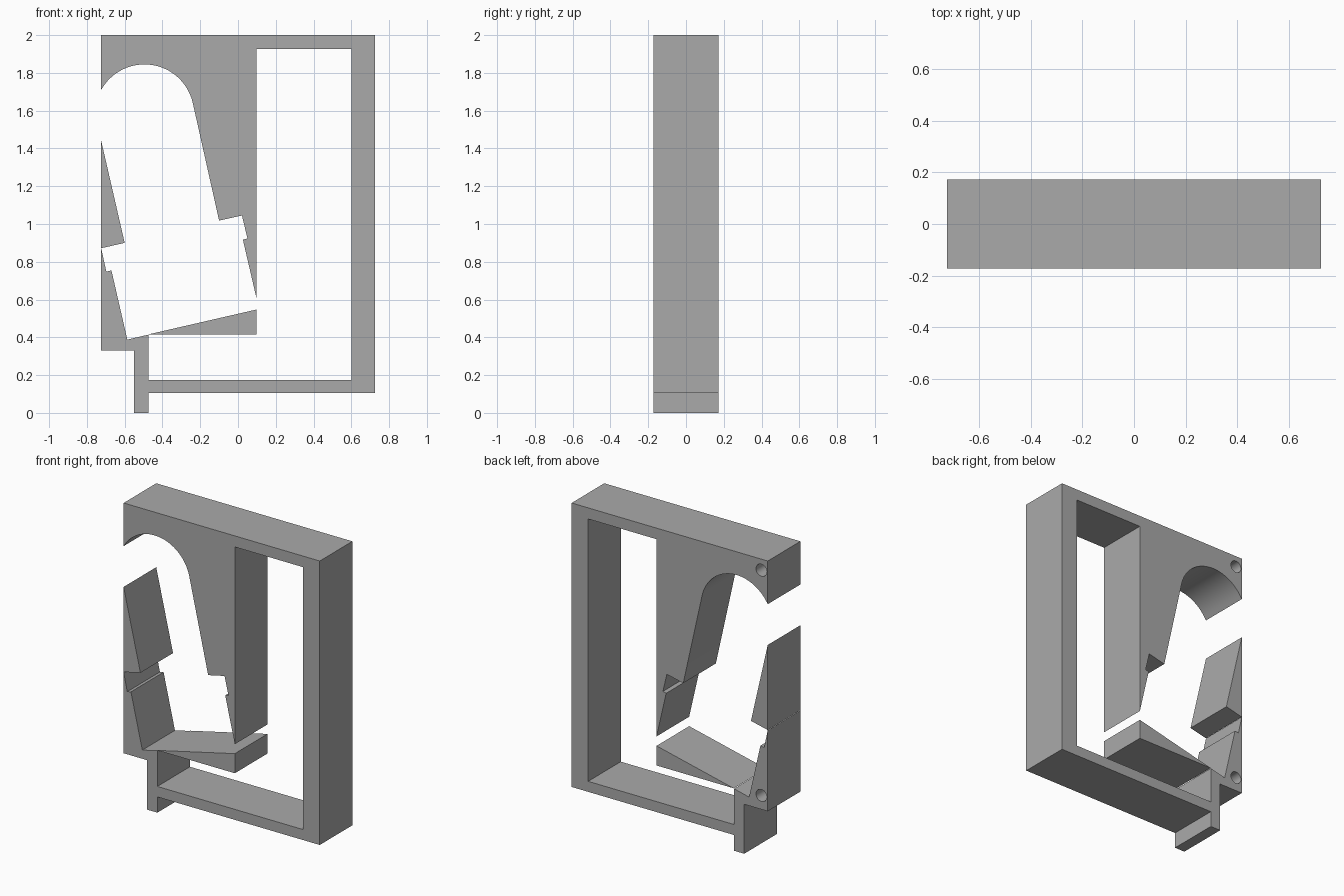
import bpy
import bmesh
from math import cos, sin, radians
from mathutils import Matrix

if "Cube" in bpy.data.objects:
    bpy.data.objects.remove(bpy.data.objects["Cube"])

HALF_W, HALF_D = 0.724, 0.172

grey = bpy.data.materials.new("plain grey")
grey.use_nodes = True
grey.diffuse_color = (0.4, 0.4, 0.4, 1)
grey.node_tree.nodes["Principled BSDF"].inputs["Base Color"].default_value = (0.4, 0.4, 0.4, 1)


def add_object(name, bm):
    bmesh.ops.recalc_face_normals(bm, faces=bm.faces)
    mesh = bpy.data.meshes.new(name)
    bm.to_mesh(mesh)
    bm.free()
    mesh.materials.append(grey)
    obj = bpy.data.objects.new(name, mesh)
    bpy.context.collection.objects.link(obj)
    return obj


def prism(name, profile):
    """Extrude an x-z outline through the full depth."""
    bm = bmesh.new()
    face = bm.faces.new([bm.verts.new((x, -HALF_D, z)) for x, z in profile])
    result = bmesh.ops.extrude_face_region(bm, geom=[face])
    verts = [v for v in result["geom"] if isinstance(v, bmesh.types.BMVert)]
    bmesh.ops.translate(bm, verts=verts, vec=(0, 2 * HALF_D, 0))
    return add_object(name, bm)


# Round top of the slanted cut-out, from the slanted side to the outer edge
STEPS = 32
angles = [radians(13 + (150.6 - 13) * i / STEPS) for i in range(STEPS + 1)]
arch = [(-0.495 + 0.262 * cos(a), 1.583 + 0.262 * sin(a)) for a in angles]
arch[-1] = (-HALF_W, 1.712)

# Frame: outer edge, foot, lower pocket, window, then the slanted cut-out
outer = [(-HALF_W, 2), (HALF_W, 2), (HALF_W, 0.105), (-0.475, 0.105),
         (-0.475, 0), (-0.55, 0), (-0.55, 0.33), (-HALF_W, 0.33)]
lower_pocket = [(-HALF_W, 0.871), (-0.697, 0.748), (-0.67, 0.754),
                (-0.586, 0.388), (-0.475, 0.414)]
window = [(-0.475, 0.175), (0.602, 0.175), (0.602, 1.926), (0.097, 1.926)]
upper_notch = [(0.097, 0.61), (0.026, 0.917), (0.05, 0.923),
               (0.021, 1.045), (-0.1, 1.018)]
frame = prism("frame", outer + lower_pocket + window + upper_notch + arch)

# Loose wedges beside and below the cut-out
prism("side_wedge", [(-HALF_W, 1.44), (-0.6, 0.9), (-HALF_W, 0.872)])
prism("bottom_wedge", [(-0.473, 0.416), (0.097, 0.547), (0.097, 0.416)])

# Blind round holes in the back
bm = bmesh.new()
for z in (1.926, 0.423):
    place = Matrix.Translation((-0.677, HALF_D, z)) @ Matrix.Rotation(radians(90), 4, "X")
    bmesh.ops.create_cone(bm, cap_ends=True, segments=24, radius1=0.04,
                          radius2=0.04, depth=0.4, matrix=place)
cutter = add_object("hole_cutter", bm)
cutter.hide_render = True
cutter.hide_set(True)
holes = frame.modifiers.new("holes", "BOOLEAN")
holes.operation = "DIFFERENCE"
holes.solver = "EXACT"
holes.object = cutter

# Apply the cut, then smooth the curved walls only
bpy.context.view_layer.objects.active = frame
frame.select_set(True)
bpy.ops.object.modifier_apply(modifier=holes.name)
bpy.data.objects.remove(cutter)
bpy.ops.object.shade_smooth_by_angle(angle=radians(30))
